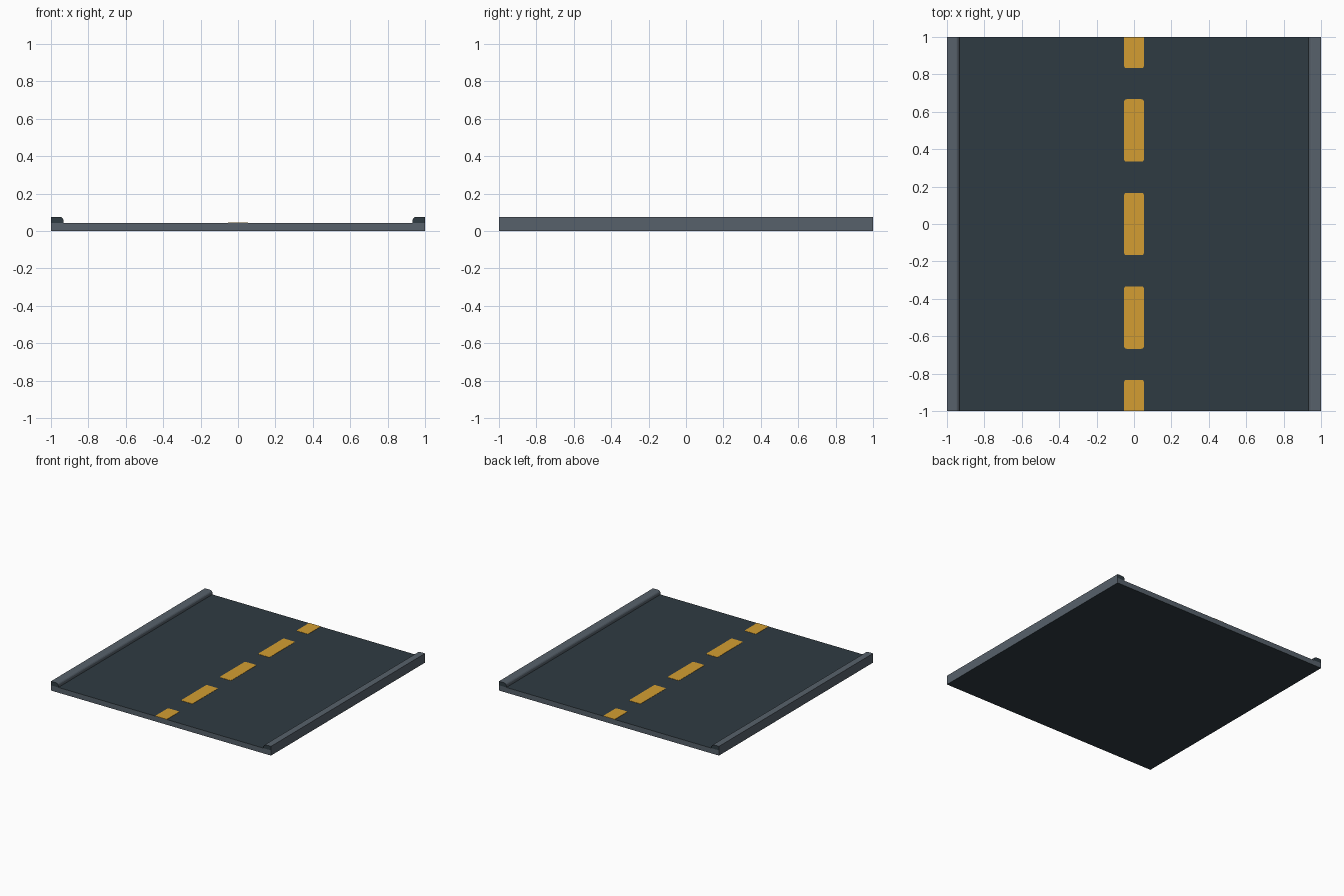
import bpy, bmesh, math

if "Cube" in bpy.data.objects:
    bpy.data.objects.remove(bpy.data.objects["Cube"])

def mat(name, hexcol):
    def lin(c):
        c /= 255
        return c / 12.92 if c <= 0.04045 else ((c + 0.055) / 1.055) ** 2.4
    m = bpy.data.materials.new(name)
    m.diffuse_color = (*[lin(int(hexcol[i:i + 2], 16)) for i in (0, 2, 4)], 1)
    m.use_nodes = True
    m.node_tree.nodes["Principled BSDF"].inputs["Base Color"].default_value = m.diffuse_color
    return m

ASPHALT = mat("dark asphalt", "2f3b42")
KERB = mat("grey kerb", "57616b")
YELLOW = mat("yellow paint", "d49e32")

def prism(name, pts, axis, lo, hi, mats, rule):
    """Extrude a closed 2D profile along y (profile in xz) or z (profile in xy)."""
    put = (lambda a, b, t: (a, t, b)) if axis == 'y' else (lambda a, b, t: (a, b, t))
    bm = bmesh.new()
    face = bm.faces.new([bm.verts.new(put(a, b, lo)) for a, b in pts])
    ext = bmesh.ops.extrude_face_region(bm, geom=[face], use_keep_orig=True)
    for v in ext['geom']:
        if isinstance(v, bmesh.types.BMVert):
            v.co[1 if axis == 'y' else 2] = hi
    bmesh.ops.recalc_face_normals(bm, faces=bm.faces)
    for f in bm.faces:
        f.material_index = rule(f.normal)
    me = bpy.data.meshes.new(name)
    bm.to_mesh(me)
    bm.free()
    for m in mats:
        me.materials.append(m)
    ob = bpy.data.objects.new(name, me)
    bpy.context.collection.objects.link(ob)
    return ob

TOP, KERB_TOP, INNER = 0.043, 0.076, 0.933

# Road slab: dark top and underside, grey edges
prism("road_slab", [(-1, -1), (1, -1), (1, 1), (-1, 1)], 'z', 0, TOP,
      [ASPHALT, KERB], lambda n: 0 if abs(n.z) > 0.5 else 1)

# Kerbs: rounded inner top edge, dark ends
r = 0.02
profile = [(1, TOP), (1, KERB_TOP)]
for i in range(5):
    a = math.radians(90 + i * 22.5)
    profile.append((INNER + r + r * math.cos(a), KERB_TOP - r + r * math.sin(a)))
profile.append((INNER, TOP))
for side, s in (("left", -1), ("right", 1)):
    prism(side + "_kerb", [(s * x, z) for x, z in profile], 'y', -1, 1,
          [ASPHALT, KERB], lambda n: 0 if abs(n.y) > 0.5 else 1)

# Centre line dashes: thin plates, rounded except where cut by the tile edge
W, C = 0.053, 0.012

def dash(name, y0, y1):
    pts = []
    for cx, cy, start in ((W, y1, 0), (-W, y1, 90), (-W, y0, 180), (W, y0, 270)):
        if abs(cy) > 0.99:
            pts.append((cx, cy))
            continue
        ox, oy = cx - math.copysign(C, cx), (cy - C if cy == y1 else cy + C)
        for k in range(4):
            a = math.radians(start + 30 * k)
            pts.append((ox + C * math.cos(a), oy + C * math.sin(a)))
    prism(name, pts, 'z', TOP - 0.002, TOP + 0.002, [YELLOW], lambda n: 0)

for i in range(5):
    yc = -1 + 0.5 * i
    dash(f"line_dash_{i + 1}", max(-1, yc - 0.167), min(1, yc + 0.167))
